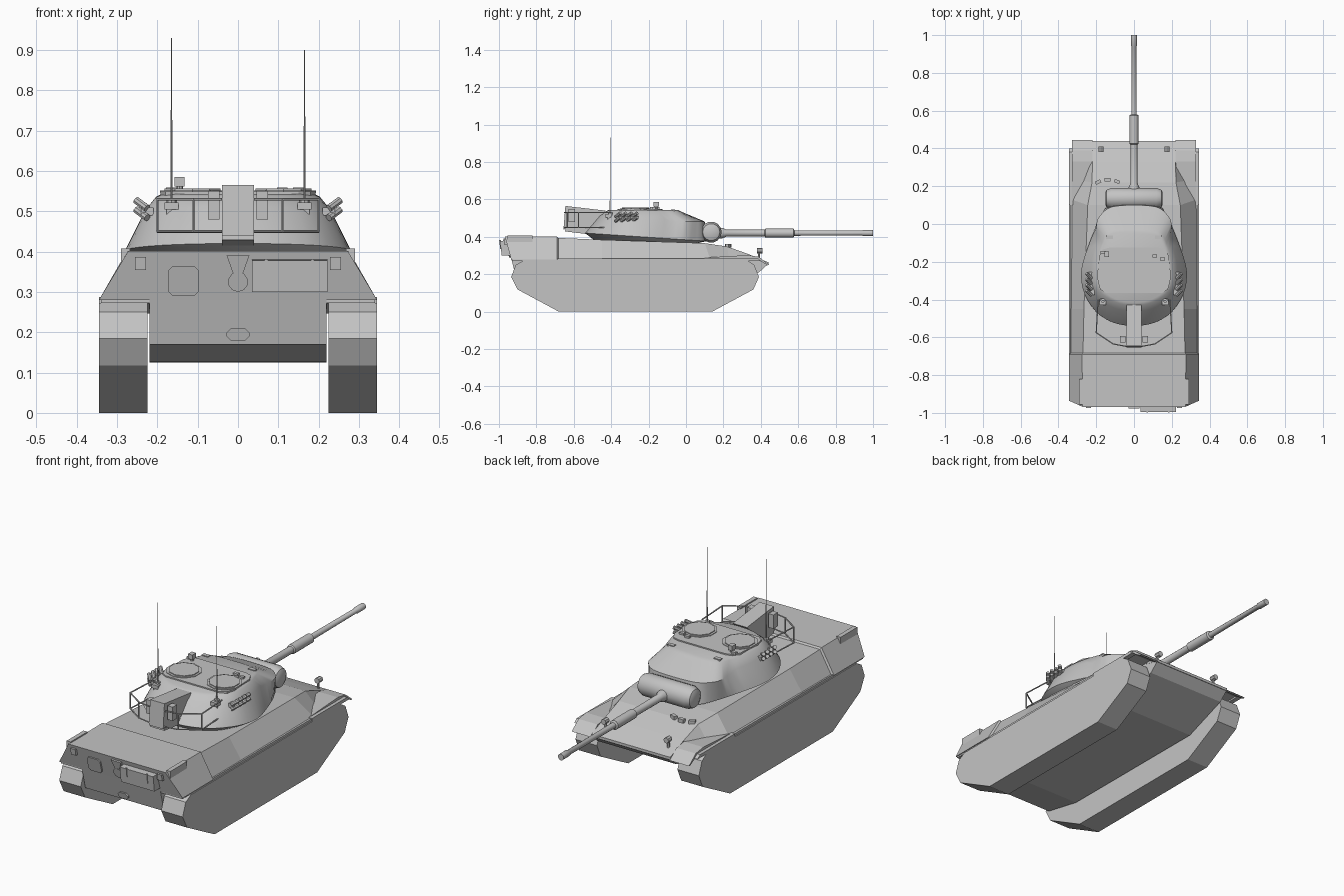
import bpy, bmesh, math
from mathutils import Vector, Matrix

if "Cube" in bpy.data.objects:
    bpy.data.objects.remove(bpy.data.objects["Cube"])

grey = bpy.data.materials.new("flat_grey")
grey.diffuse_color = (0.55, 0.55, 0.55, 1)
grey.use_nodes = True
grey.node_tree.nodes["Principled BSDF"].inputs["Base Color"].default_value = grey.diffuse_color


def finish(name, bm, smooth=None):
    bmesh.ops.recalc_face_normals(bm, faces=bm.faces)
    me = bpy.data.meshes.new(name)
    bm.to_mesh(me)
    bm.free()
    me.materials.append(grey)
    ob = bpy.data.objects.new(name, me)
    bpy.context.collection.objects.link(ob)
    if smooth:
        bpy.ops.object.select_all(action='DESELECT')
        ob.select_set(True)
        bpy.context.view_layer.objects.active = ob
        bpy.ops.object.shade_smooth_by_angle(angle=math.radians(smooth))
    return ob


def loft(name, loops, smooth=None):
    """Skin closed loops of equal length and cap both ends."""
    bm = bmesh.new()
    rows = [[bm.verts.new(p) for p in lp] for lp in loops]
    n = len(rows[0])
    for a, b in zip(rows, rows[1:]):
        for i in range(n):
            j = (i + 1) % n
            bm.faces.new((a[i], a[j], b[j], b[i]))
    bm.faces.new(rows[0])
    bm.faces.new(rows[-1])
    return finish(name, bm, smooth)


def slab(name, yz, x0, x1):
    """Side profile extruded across x."""
    return loft(name, [[(x, y, z) for y, z in yz] for x in (x0, x1)])


def plate(name, xy, z0, z1):
    return loft(name, [[(x, y, z) for x, y in xy] for z in (z0, z1)])


def box(name, c, s, rot=(0, 0, 0)):
    bm = bmesh.new()
    bmesh.ops.create_cube(bm, size=1)
    m = Matrix.Translation(c)
    for ang, ax in zip(rot, 'XYZ'):
        m = m @ Matrix.Rotation(ang, 4, ax)
    bm.transform(m @ Matrix.Diagonal((*s, 1)))
    return finish(name, bm)


def rod(name, pts, r, n=6, r2=None):
    """Straight round bars joining consecutive points."""
    bm = bmesh.new()
    for a, b in zip(pts, pts[1:]):
        a, b = Vector(a), Vector(b)
        d = b - a
        m = Matrix.Translation((a + b) / 2) @ d.to_track_quat('Z', 'Y').to_matrix().to_4x4()
        bmesh.ops.create_cone(bm, cap_ends=True, segments=n, radius1=r,
                              radius2=r if r2 is None else r2, depth=d.length, matrix=m)
    return finish(name, bm, 40 if n > 8 else None)


def ngon(cx, cy, rx, ry, n):
    return [(cx + rx * math.cos(math.tau * (i + .5) / n),
             cy + ry * math.sin(math.tau * (i + .5) / n)) for i in range(n)]


# Tracks and the fenders above them
track = [(-.68, 0), (.14, 0), (.36, .118), (.39, .185), (.365, .25), (.33, .272),
         (-.87, .272), (-.91, .25), (-.935, .185), (-.90, .118)]
for s, side in ((-1, "left"), (1, "right")):
    slab(side + "_track", track, s * .225, s * .345)
    slab(side + "_fender", [(-.93, .272), (-.93, .284), (.32, .284), (.32, .272)], s * .21, s * .34)
    slab(side + "_front_fender", [(.12, .272), (.12, .29), (.33, .302), (.39, .293), (.445, .25),
                                  (.437, .247), (.38, .281)], s * .22, s * .328)
    slab(side + "_fender_edge", [(.1, .272), (.1, .288), (.38, .288), (.40, .272)], s * .32, s * .345)

# Lower hull
slab("lower_hull", [(-.935, .285), (-.905, .17), (-.70, .128), (.16, .125), (.39, .21),
                    (.44, .255), (.44, .262), (.3, .30)], -.22, .22)

# Upper hull: top half width, y, z then bottom half width, y, z
stations = [(.272, -.968, .402, .345, -.935, .28), (.275, -.69, .402, .345, -.69, .28),
            (.270, -.683, .394, .335, -.683, .28), (.265, -.45, .384, .335, -.45, .28),
            (.245, .10, .366, .332, .13, .28), (.222, .22, .348, .28, .23, .28),
            (.22, .33, .309, .222, .34, .28), (.22, .44, .264, .22, .44, .25)]
loft("upper_hull", [[(-a, b, c), (a, b, c), (d, e, f), (-d, e, f)] for a, b, c, d, e, f in stations])
for s in (-1, 1):
    slab("rear_corner_box", [(-.955, .37), (-.955, .408), (-.82, .408), (-.82, .37)], s * .268, s * .29)


# Turret half outlines, front to back
rim = [(0, .11), (.13, .10), (.175, .04), (.20, -.01), (.232, -.09), (.27, -.2), (.28, -.28),
       (.262, -.37), (.2, -.465), (.11, -.522), (0, -.54)]
brow = [(0, .10), (.12, .09), (.175, .05), (.198, .005), (.195, -.08), (.222, -.18), (.23, -.28),
        (.218, -.345), (.172, -.41), (.09, -.45), (0, -.465)]
crown = [(0, -.03), (.07, -.03), (.13, -.04), (.155, -.065), (.178, -.12), (.198, -.2), (.203, -.28),
         (.19, -.34), (.15, -.385), (.08, -.42), (0, -.43)]


def outline(half, zf, k=3):
    full = half + [(-x, y) for x, y in half[-2:0:-1]]
    out, n = [], len(full)
    for i in range(n):
        p = [Vector(full[(i + o) % n]) for o in (-1, 0, 1, 2)]
        for j in range(k):
            t = j / k
            q = .5 * (2 * p[1] + (p[2] - p[0]) * t + (2 * p[0] - 5 * p[1] + 4 * p[2] - p[3]) * t * t
                      + (3 * p[1] - p[0] - 3 * p[2] + p[3]) * t ** 3)
            out.append((q.x, q.y, zf(q.y)))
    return out


foot = [(x * .78, -.2 + (y + .2) * .78) for x, y in rim]
loft("turret", [outline(foot, lambda y: .362),
                outline(rim, lambda y: .384 - .067 * y),
                outline(brow, lambda y: .492 - .04 * y if y < -.1 else .482),
                outline(crown, lambda y: .536),
                outline([(x * .93, -.22 + (y + .22) * .93) for x, y in crown], lambda y: .543)], 38)

# Roof plate and two hatches
roof = [(.15, -.365), (.18, -.345), (.192, -.30), (.185, -.17), (.165, -.135), (.13, -.125)]
plate("roof_plate", roof + [(-x, y) for x, y in reversed(roof)], .535, .549)
for x in (-.113, .113):
    plate("hatch_ring", ngon(x, -.27, .084, .084, 10), .545, .552)
    plate("hatch_lid", ngon(x, -.27, .073, .073, 10), .55, .556)

# Mantlet: rounded bar across the turret front
mant = []
for x, r in ((-.152, .55), (-.145, .82), (-.12, 1), (.12, 1), (.145, .82), (.152, .55)):
    mant.append([(x, .135 + .056 * r * math.cos(a), .425 + .056 * r * math.sin(a))
                 for a in (math.tau * i / 14 for i in range(14))])
loft("mantlet", mant, 40)

# Gun barrel turned from a profile
prof = [(.15, .028), (.195, .028), (.215, .019), (.42, .018), (.425, .024), (.575, .024),
        (.58, .0145), (.94, .0125), (.945, .016), (1.0, .016)]
loft("gun_barrel", [[(r * math.cos(math.tau * i / 12), y, .42 + r * math.sin(math.tau * i / 12))
                     for i in range(12)] for y, r in prof], 35)

# Box at the turret rear
loft("rear_turret_box", [[(-.04, -.43, .54), (.04, -.43, .54), (.04, -.50, .45), (-.04, -.50, .45)],
                         [(-.04, -.645, .565), (.04, -.645, .565), (.04, -.655, .44), (-.04, -.655, .44)]])
box("rear_box_base", (0, -.58, .436), (.08, .13, .03), (-.12, 0, 0))

# Stowage rails, smoke tubes, antennas and other paired turret fittings
for s in (-1, 1):
    for z in (.53, .45):
        rod("stowage_rail", [(s * .19, -.40, z), (s * .20, -.575, z), (s * .11, -.635, z),
                             (s * .04, -.648, z)], .0035)
    rod("rail_post", [(s * .20, -.575, .45), (s * .20, -.575, .53)], .0035)
    rod("rail_post", [(s * .11, -.635, .45), (s * .11, -.635, .53)], .0035)
    box("rear_canister", (s * .06, -.61, .515), (.028, .035, .07))
    box("smoke_bracket", (s * .225, -.315, .50), (.03, .12, .02))
    for i in range(4):
        y = -.365 + i * .03
        for z in (.49, .513):
            rod("smoke_tube", [(s * .225, y - .012, z - .006), (s * .252, y + .014, z + .014)], .0095, 8)
    top = .93 if s < 0 else .90
    rod("antenna_base", [(s * .165, -.405, .49), (s * .165, -.405, .53)], .012, 8)
    rod("antenna", [(s * .165, -.405, .53), (s * .165, -.405, top)], .003, 5, .001)
    box("antenna_bracket", (s * .165, -.415, .513), (.035, .03, .018))
    box("roof_block", (s * .13, -.07, .538), (.035, .02, .018))
    box("side_block", (s * .165, -.40, .50), (.025, .04, .03))
    # Headlights on the nose
    rod("headlight_stalk", [(s * .175, .39, .27), (s * .175, .39, .33)], .006)
    rod("headlight", [(s * .175, .38, .325), (s * .175, .41, .325)], .014, 8)
    # Tail lights
    slab("tail_light", [(-.975, .387), (-.97, .355), (-.94, .355), (-.94, .387)], s * .228, s * .255)

# Sight on the roof
rod("sight_post", [(-.145, -.16, .545), (-.145, -.16, .57)], .008, 8)
box("sight_head", (-.145, -.16, .573), (.024, .03, .024))
for x, y in ((.11, -.17), (.15, -.185), (-.165, -.15)):
    box("periscope", (x, y, .552), (.026, .016, .014))
# Small blocks on the front deck
for x, y, a in ((-.19, .222, .4), (-.14, .235, 0), (-.09, .225, -.4)):
    box("deck_block", (x, y, .352), (.03, .018, .018), (0, 0, a))

# Rear face fittings, following the sloped plate


def tail(z, d=0):
    return -.968 + (.402 - z) * .27 - d


def rear_panel(name, xz, d):
    loft(name, [[(x, tail(z, k), z) for x, z in xz] for k in (-.004, d)])


def chamfered(x0, x1, z0, z1, c):
    return [(x0 + c, z0), (x1 - c, z0), (x1, z0 + c), (x1, z1 - c),
            (x1 - c, z1), (x0 + c, z1), (x0, z1 - c), (x0, z0 + c)]


rear_panel("rear_door", chamfered(-.172, -.098, .29, .364, .01), .008)
rear_panel("rear_plug", chamfered(-.028, .028, .178, .21, .011), .008)
rear_panel("tow_mount", [(-.028, .39), (.028, .39), (.012, .345), (-.012, .345)], .012)
rear_panel("tow_ring", ngon(0, .325, .025, .025, 10), .014)
slab("rear_stowage_box", [(tail(.38), .38), (-.995, .378), (-.985, .30), (tail(.30), .30)], .035, .222)
for x in (.07, .185):
    slab("stowage_strap", [(-.99, .382), (-.999, .382), (-.993, .335), (-.985, .335)], x - .004, x + .004)
